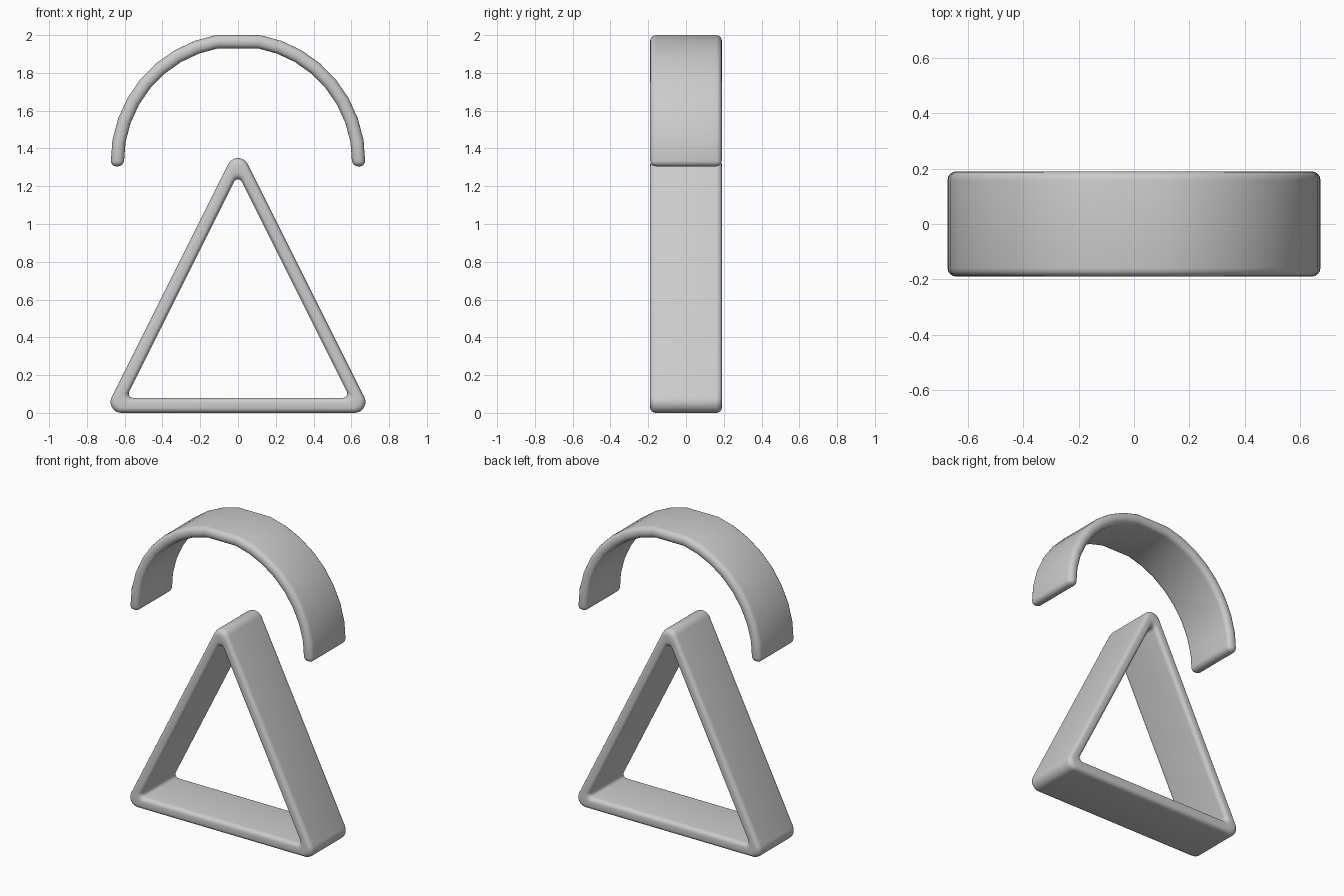
import bpy
import bmesh
from math import sin, cos, tan, radians
from mathutils import Vector

if "Cube" in bpy.data.objects:
    bpy.data.objects.remove(bpy.data.objects["Cube"], do_unlink=True)

DEPTH = 0.38   # front to back
WALL = 0.07    # band thickness

grey = bpy.data.materials.new("light_grey")
grey.use_nodes = True
colour = (0.6, 0.6, 0.6, 1)
grey.diffuse_color = colour
grey.node_tree.nodes["Principled BSDF"].inputs["Base Color"].default_value = colour


def rounded(corners, radius, steps=7):
    """Replace each corner of a closed polygon by a tangent arc."""
    path = []
    for i, corner in enumerate(corners):
        a = (corners[i - 1] - corner).normalized()
        b = (corners[(i + 1) % len(corners)] - corner).normalized()
        half = a.angle(b) / 2
        centre = corner + (a + b).normalized() * radius / sin(half)
        start = corner + a * radius / tan(half) - centre
        end = corner + b * radius / tan(half) - centre
        turn = start.angle(end)
        for k in range(steps + 1):
            t = k / steps
            path.append(centre + (start * sin((1 - t) * turn) + end * sin(t * turn)) / sin(turn))
    return path


def band(name, outer, inner, closed):
    """Solid strip between two matching paths, with softly rounded rims."""
    bm = bmesh.new()
    rings = [[bm.verts.new((p.x, y, p.y)) for p in path]
             for path, y in ((outer, -DEPTH / 2), (outer, DEPTH / 2),
                             (inner, DEPTH / 2), (inner, -DEPTH / 2))]
    n = len(outer)
    for i in range(n if closed else n - 1):
        j = (i + 1) % n
        for r in range(4):
            s = (r + 1) % 4
            bm.faces.new((rings[r][i], rings[s][i], rings[s][j], rings[r][j]))
    if not closed:
        for i in (0, -1):
            bm.faces.new([ring[i] for ring in rings])
    bmesh.ops.recalc_face_normals(bm, faces=bm.faces)
    mesh = bpy.data.meshes.new(name)
    bm.to_mesh(mesh)
    bm.free()
    mesh.materials.append(grey)
    mesh.shade_smooth()
    obj = bpy.data.objects.new(name, mesh)
    bpy.context.collection.objects.link(obj)
    bevel = obj.modifiers.new("rounded_rims", "BEVEL")
    bevel.width = 0.031
    bevel.segments = 4
    bevel.limit_method = "ANGLE"
    bevel.angle_limit = radians(50)
    return obj


def triangle(half_base, bottom, top):
    return [Vector(p) for p in ((-half_base, bottom), (half_base, bottom), (0, top))]


def arch(radius):
    """Half circle with a flat crown and straight feet."""
    right = [Vector((radius, 1.305))]
    for angle in range(10, 81, 10):
        a = radians(angle)
        right.append(Vector((radius * cos(a), 1.325 + radius * sin(a) / sin(radians(80)))))
    return right + [Vector((-p.x, p.y)) for p in reversed(right)]


# Triangular frame
band("triangle_frame",
     rounded(triangle(0.71, 0.0, 1.42), 0.057),
     rounded(triangle(0.592, 0.08, 1.264), 0.022), True)

# Arch above it
band("arch", arch(0.675), arch(0.675 - WALL), False)
